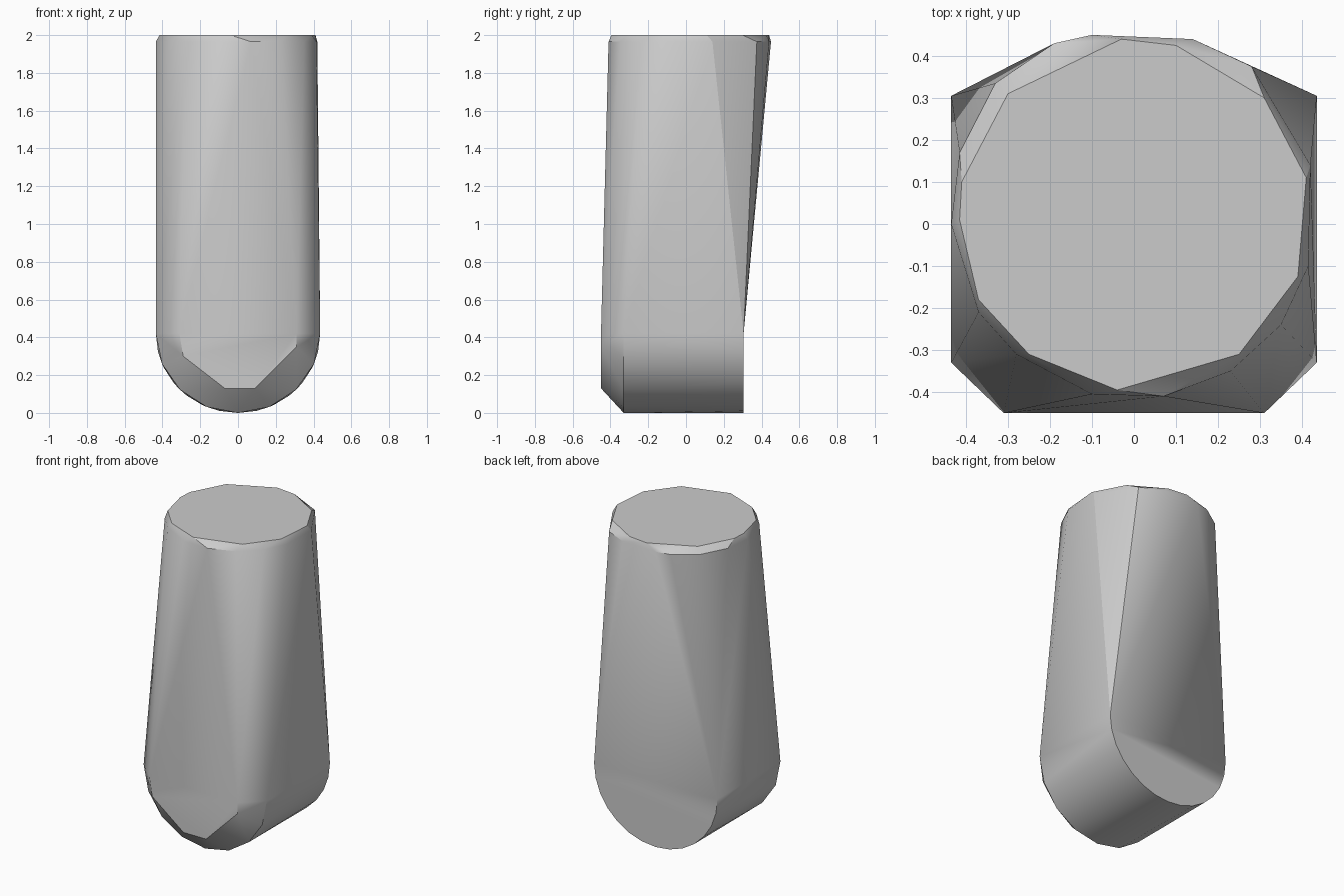
import bpy, bmesh, math

old = bpy.data.objects.get("Cube")
if old:
    bpy.data.objects.remove(old, do_unlink=True)

mat = bpy.data.materials.new("plain_grey")
mat.use_nodes = True
grey = (0.6, 0.6, 0.6, 1)
mat.diffuse_color = grey
mat.node_tree.nodes["Principled BSDF"].inputs["Base Color"].default_value = grey

SEAM = 0.42      # height where the rounded foot meets the tapering body
R = 0.435        # foot radius


def hull(bm, points):
    verts = [bm.verts.new(p) for p in points]
    out = bmesh.ops.convex_hull(bm, input=verts)
    junk = {v for v in out["geom_interior"] + out["geom_unused"]
            if isinstance(v, bmesh.types.BMVert)}
    bmesh.ops.delete(bm, geom=list(junk), context="VERTS")


bm = bmesh.new()

# Section shared by the foot and the body
seam = [(s * x, y, SEAM) for s in (-1, 1)
        for x, y in ((R, 0.305), (R, -0.33), (0.31, -0.45))]

# Rounded foot: half discs, with a smaller faceted front
foot = list(seam)
for y, count in ((0.305, 14), (-0.33, 8)):
    for i in range(1, count):
        a = math.pi * i / count
        foot.append((R * math.cos(a), y, SEAM * (1 - math.sin(a))))
foot += [(-0.29, -0.45, 0.30), (-0.07, -0.45, 0.13),
         (0.09, -0.45, 0.13), (0.31, -0.45, 0.35)]
hull(bm, foot)

# Tapering body up to a bevelled, uneven round top
rim = [(-0.10, 0.45), (0.14, 0.44), (0.28, 0.375), (0.42, 0.14), (0.415, -0.10),
       (0.35, -0.24), (0.23, -0.35), (0.07, -0.41), (-0.10, -0.405),
       (-0.28, -0.31), (-0.37, -0.21), (-0.435, 0), (-0.415, 0.17),
       (-0.33, 0.335), (-0.19, 0.43)]
top = [(-0.30, 0.31), (-0.03, 0.44), (0.10, 0.425), (0.31, 0.30), (0.41, 0.11),
       (0.39, -0.125), (0.25, -0.31), (-0.04, -0.395), (-0.25, -0.31),
       (-0.37, -0.18), (-0.415, 0.01), (-0.41, 0.10)]
hull(bm, seam + [(x, y, 1.965) for x, y in rim] + [(x, y, 2) for x, y in top])

# Open the inner seam faces, weld both parts, and merge flat triangles
inner = [f for f in bm.faces if all(abs(v.co.z - SEAM) < 1e-4 for v in f.verts)]
bmesh.ops.delete(bm, geom=inner, context="FACES")
bmesh.ops.remove_doubles(bm, verts=bm.verts, dist=0.0005)
bmesh.ops.dissolve_limit(bm, angle_limit=0.01, verts=bm.verts, edges=bm.edges)
bmesh.ops.recalc_face_normals(bm, faces=bm.faces)

mesh = bpy.data.meshes.new("tapered_body")
bm.to_mesh(mesh)
bm.free()
mesh.materials.append(mat)
body = bpy.data.objects.new("tapered_body", mesh)
bpy.context.collection.objects.link(body)
bpy.ops.object.select_all(action="DESELECT")
body.select_set(True)
bpy.context.view_layer.objects.active = body
bpy.ops.object.shade_smooth_by_angle(angle=math.radians(30))
